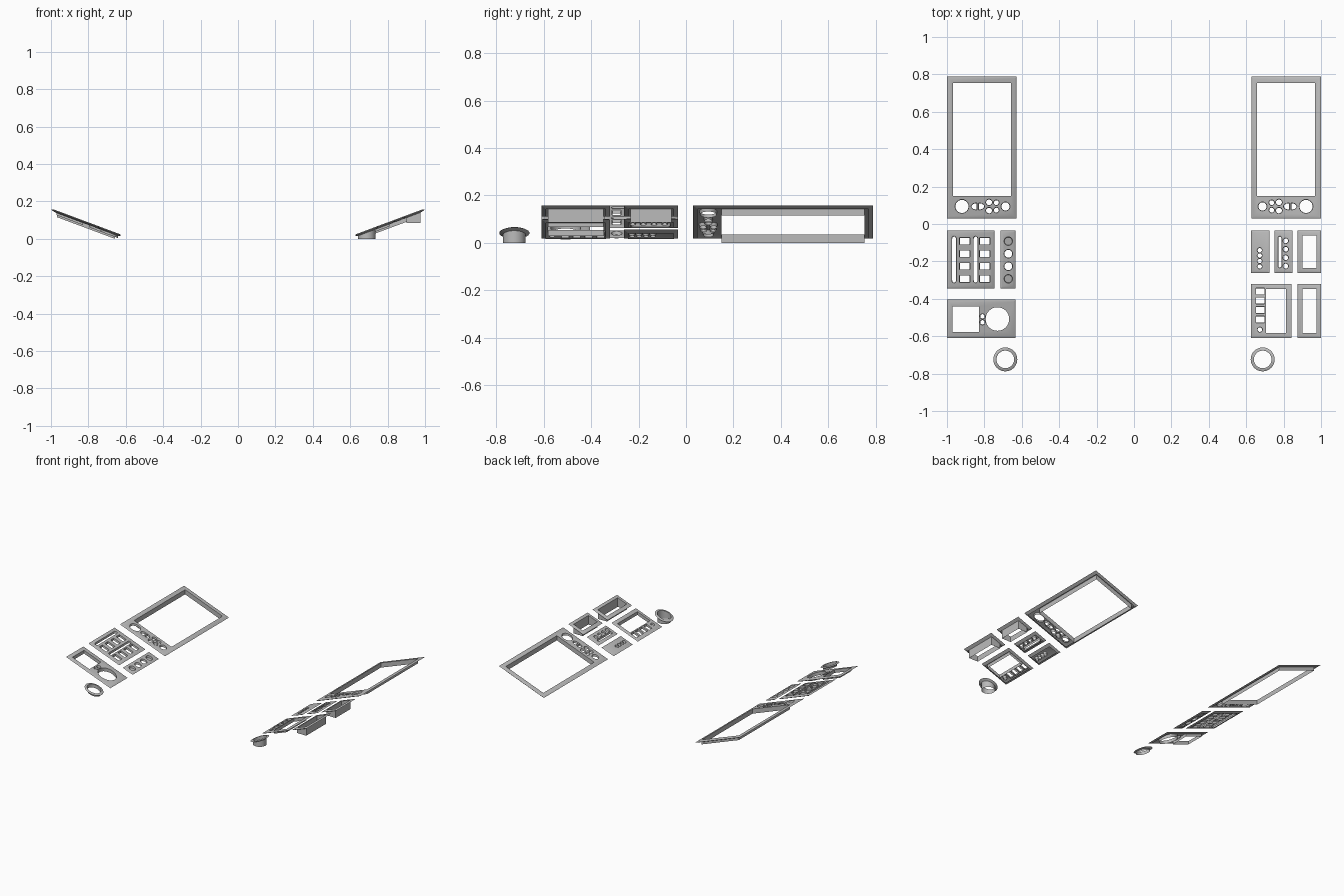
import bpy, bmesh, math

cube = bpy.data.objects.get("Cube")
if cube:
    bpy.data.objects.remove(cube)

grey = bpy.data.materials.new("panel grey")
grey.use_nodes = True
grey.diffuse_color = (0.5, 0.5, 0.5, 1)
grey.node_tree.nodes["Principled BSDF"].inputs["Base Color"].default_value = (0.5, 0.5, 0.5, 1)

SLOPE = 0.373


def base(x):
    """Height of the sloping console surface, at distance x from the middle."""
    return 0.018 + SLOPE * (x - 0.625)


# Outlines in plan
def rect(x0, x1, y0, y1):
    return [(x0, y0), (x1, y0), (x1, y1), (x0, y1)]


def box(x, y, w, h):
    return rect(x - w / 2, x + w / 2, y - h / 2, y + h / 2)


def oval(x, y, rx, ry=None, n=24, start=0, sweep=2 * math.pi):
    ry = ry or rx
    steps = n if sweep > 6 else n - 1
    return [(x + rx * math.cos(start + sweep * i / steps),
             y + ry * math.sin(start + sweep * i / steps)) for i in range(n)]


def half_oval(x, y, rx, ry, side):
    return oval(x, y, rx, ry, 12, -math.pi / 2 if side > 0 else math.pi / 2, math.pi)


def slot(x, y, w, h):
    r, d = w / 2, h / 2 - w / 2
    return (oval(x, y + d, r, r, 8, 0, math.pi) + oval(x, y - d, r, r, 8, math.pi, math.pi))


def inset(loop, d):
    """Shrink a rectangular or round outline by d on every side."""
    xs, ys = [p[0] for p in loop], [p[1] for p in loop]
    cx, cy = (min(xs) + max(xs)) / 2, (min(ys) + max(ys)) / 2
    kx, ky = 1 - 2 * d / (max(xs) - min(xs)), 1 - 2 * d / (max(ys) - min(ys))
    return [(cx + (x - cx) * kx, cy + (y - cy) * ky) for x, y in loop]


def panel(name, side, outer, windows=(), small=(), capped=(), depth=0.02, floor=None, lip=0.012):
    """Sloping bezel: deep windows, shallow tapered holes, capped dials and a bevelled lip."""
    bm = bmesh.new()

    def ring(loop, h, flat=None):
        return [bm.verts.new((side * x, y, base(x) + h if flat is None else flat))
                for x, y in loop]

    def edges(vs):
        return [bm.edges.new((vs[i - 1], vs[i])) for i in range(len(vs))]

    def bridge(a, b):
        for i in range(len(a)):
            bm.faces.new((a[i - 1], a[i], b[i], b[i - 1]))

    holes = [*windows, *small, *capped]
    top = ring(inset(outer, lip), 0.005)
    rims = [ring(h, 0.005) for h in holes]
    border = [e for r in [top] + rims for e in edges(r)]
    bmesh.ops.triangle_fill(bm, use_beauty=True, edges=border, normal=(0, 0, 1))
    # Lip and its return underneath
    edge = ring(outer, 0)
    under = ring(inset(outer, lip * 1.6), -0.008)
    bridge(top, edge)
    bridge(edge, under)
    # Walls below the openings
    for i, (h, r) in enumerate(zip(holes, rims)):
        if i < len(windows):
            bridge(r, ring(h, -depth, floor))
        else:
            foot = ring(inset(h, 0.002), -0.009)
            bridge(r, foot)
            if i >= len(windows) + len(small):
                bm.faces.new(foot)
    bmesh.ops.recalc_face_normals(bm, faces=bm.faces)
    up = sum(f.normal.z * f.calc_area() for f in bm.faces if f.verts[0] in top)
    if up < 0:
        bmesh.ops.reverse_faces(bm, faces=bm.faces)
    mesh = bpy.data.meshes.new(name)
    bm.to_mesh(mesh)
    bm.free()
    mesh.materials.append(grey)
    ob = bpy.data.objects.new(name, mesh)
    bpy.context.collection.objects.link(ob)


# Tall display bezels and round rings, one on each side
knobs = [oval(0.92, 0.094, 0.037), oval(0.687, 0.094, 0.024)]
knobs += [half_oval(0.835 + s * 0.004, 0.094, 0.032, 0.019, s) for s in (-1, 1)]
knobs += [oval(0.775, 0.094 + s * 0.022, 0.018, 0.017) for s in (-1, 1)]
knobs += [oval(0.736, 0.094 + s * 0.02, 0.015, 0.015) for s in (-1, 1)]
for side, word in ((-1, "right"), (1, "left")):
    panel(word + "_display_bezel", side, rect(0.627, 1, 0.029, 0.789),
          [rect(0.657, 0.967, 0.15, 0.754)], knobs, depth=0.03)
    panel(word + "_round_ring", side, oval(0.688, -0.724, 0.064, n=32),
          [oval(0.688, -0.724, 0.047, n=32)], floor=0 if side > 0 else None, lip=0.01)

# Right side: switch grid, dial strip and instrument panel
grid = [slot(x, -0.19, 0.024, 0.25) for x in (0.962, 0.847)]
grid += [box(x, -0.092 - 0.067 * i, 0.057, 0.037) for x in (0.905, 0.798) for i in range(4)]
panel("switch_grid", -1, rect(0.745, 1, -0.345, -0.034), small=grid)
dials = [oval(0.672, -0.092 - 0.067 * i, 0.023) for i in range(4)]
panel("dial_strip", -1, rect(0.633, 0.715, -0.345, -0.034),
      small=dials[1:3], capped=[dials[0], dials[3]])
panel("instrument_panel", -1, rect(0.633, 1, -0.61, -0.405),
      [rect(0.83, 0.97, -0.577, -0.44), oval(0.73, -0.508, 0.063, n=32)],
      [oval(0.81, y, 0.014) for y in (-0.494, -0.526)])

# Left side: button strips, keypad panel and deep trays
panel("button_strip", 1, rect(0.625, 0.725, -0.262, -0.034),
      small=[oval(0.672, -0.14 - 0.029 * i, 0.0135) for i in range(4)])
panel("slider_strip", 1, rect(0.75, 0.848, -0.262, -0.034),
      small=[slot(0.78, -0.15, 0.02, 0.17)]
      + [oval(0.811, -0.09 - 0.045 * i, 0.015) for i in range(4)])
panel("keypad_panel", 1, rect(0.625, 0.843, -0.61, -0.32),
      [rect(0.706, 0.812, -0.583, -0.347)],
      [oval(0.673, -0.565, 0.014)]
      + [box(0.675, -0.36 - 0.05 * i, 0.048, 0.036) for i in range(4)])
for name, y0, y1 in (("rear_tray", -0.262, -0.034), ("front_tray", -0.61, -0.32)):
    panel(name, 1, rect(0.875, 1, y0, y1), [rect(0.9, 0.975, y0 + 0.027, y1 - 0.027)], floor=0.085)

# Smooth the round openings, keep the crisp edges
for ob in bpy.context.collection.objects:
    if ob.type == 'MESH' and grey.name in ob.data.materials:
        ob.select_set(True)
        bpy.context.view_layer.objects.active = ob
bpy.ops.object.shade_smooth_by_angle(angle=math.radians(25))
